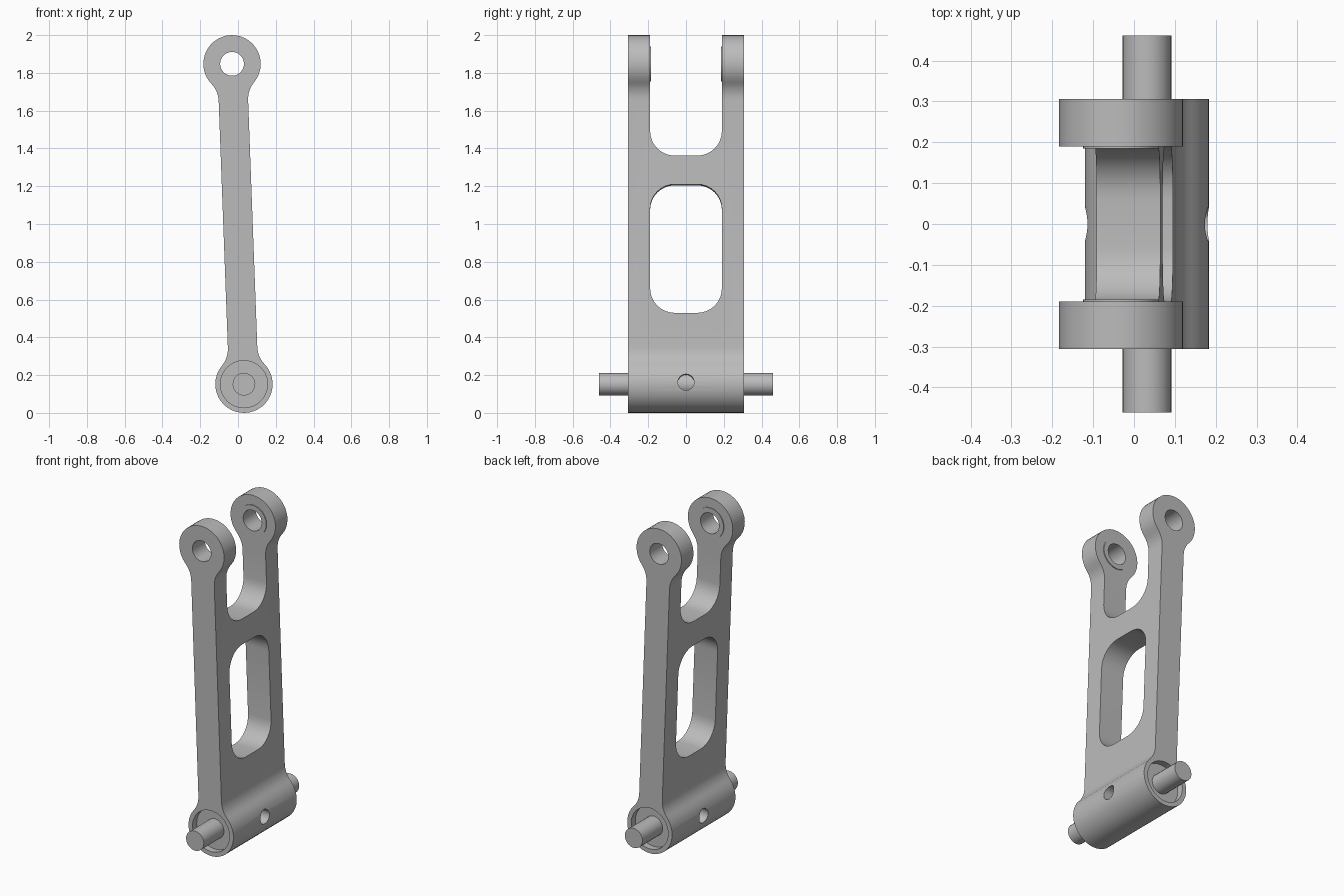
import bpy, bmesh, math
from mathutils import Matrix, Vector

default = bpy.data.objects.get("Cube")
if default:
    bpy.data.objects.remove(default, do_unlink=True)

# Single metal colour
metal = bpy.data.materials.new("grey metal")
metal.use_nodes = True
colour = (0.5, 0.5, 0.5, 1)
metal.diffuse_color = colour
metal.node_tree.nodes["Principled BSDF"].inputs["Base Color"].default_value = colour

# Main dimensions, measured along the arm from the lower axis
R, BAR, FILLET, LENGTH = 0.152, 0.078, 0.14, 1.697
WIDTH, GAP = 0.306, 0.19
PLACE = Matrix.Translation((0.0315, 0, R)) @ Matrix.Rotation(-0.0372, 4, 'Y')


def prism(name, points, axis, low, high):
    """Extrude a closed outline along x or y; points hold the other coordinate and z."""
    def at(p, t):
        local = Vector((t, p[0], p[1]) if axis == 'x' else (p[0], t, p[1]))
        return PLACE @ local
    bm = bmesh.new()
    a = [bm.verts.new(at(p, low)) for p in points]
    b = [bm.verts.new(at(p, high)) for p in points]
    bm.faces.new(a)
    bm.faces.new(b[::-1])
    for i in range(len(points)):
        j = (i + 1) % len(points)
        bm.faces.new((a[i], b[i], b[j], a[j]))
    bmesh.ops.recalc_face_normals(bm, faces=bm.faces)
    mesh = bpy.data.meshes.new(name)
    bm.to_mesh(mesh)
    bm.free()
    mesh.materials.append(metal)
    ob = bpy.data.objects.new(name, mesh)
    bpy.context.collection.objects.link(ob)
    return ob


def arc(cx, cz, r, start, end, n):
    angles = [start + (end - start) * i / n for i in range(n + 1)]
    return [(cx + r * math.cos(t), cz + r * math.sin(t)) for t in angles]


def circle(r, z=0, n=32):
    return arc(0, z, r, 0, math.tau, n)[:-1]


def rounded(half, low, high, r):
    pts = []
    corners = [(half - r, high - r), (r - half, high - r),
               (r - half, low + r), (half - r, low + r)]
    for i, (y, z) in enumerate(corners):
        pts += arc(y, z, r, i * math.pi / 2, (i + 1) * math.pi / 2, 8)
    return pts


def combine(ob, tool, operation='DIFFERENCE'):
    mod = ob.modifiers.new("combine", 'BOOLEAN')
    mod.operation, mod.solver, mod.object = operation, 'EXACT', tool
    bpy.context.view_layer.objects.active = ob
    bpy.ops.object.modifier_apply(modifier=mod.name)
    bpy.data.objects.remove(tool, do_unlink=True)


def smooth(ob):
    bpy.ops.object.select_all(action='DESELECT')
    ob.select_set(True)
    bpy.context.view_layer.objects.active = ob
    bpy.ops.object.shade_smooth_by_angle(angle=math.radians(30))


# Side outline: two round ends blended into a straight bar
rise = math.sqrt((R + FILLET) ** 2 - (BAR + FILLET) ** 2)
tilt = math.atan2(rise, BAR + FILLET)
quarter = arc(0, 0, R, -math.pi / 2, tilt, 14)
quarter += arc(BAR + FILLET, rise, FILLET, math.pi + tilt, math.pi, 6)[1:]
right = quarter + [(x, LENGTH - z) for x, z in reversed(quarter)]
outline = right + [(-x, z) for x, z in right[-2:0:-1]]
body = prism("link_arm", outline, 'y', -WIDTH, WIDTH)

# Fork slot and window through the arm
combine(body, prism("fork_cutter", rounded(GAP, 1.208, 2.4, 0.13), 'x', -0.4, 0.4))
combine(body, prism("window_cutter", rounded(GAP, 0.375, 1.056, 0.13), 'x', -0.4, 0.4))

# Thin raised bosses inside the fork, then the bolt hole
for side in (-1, 1):
    low, high = sorted((side * 0.185, side * 0.22))
    combine(body, prism("boss", circle(0.093, LENGTH), 'y', low, high), 'UNION')
combine(body, prism("bolt_cutter", circle(0.063, LENGTH), 'y', -0.5, 0.5))

# Recessed ends of the lower barrel and its cross hole
for side in (-1, 1):
    low, high = sorted((side * 0.266, side * 0.4))
    combine(body, prism("recess_cutter", circle(0.125), 'y', low, high))
combine(body, prism("oil_cutter", circle(0.043, 0.005, 24), 'x', -0.4, 0.4))
smooth(body)

# Pivot pin through the barrel
smooth(prism("pivot_pin", circle(0.06, 0, 24), 'y', -0.461, 0.461))
